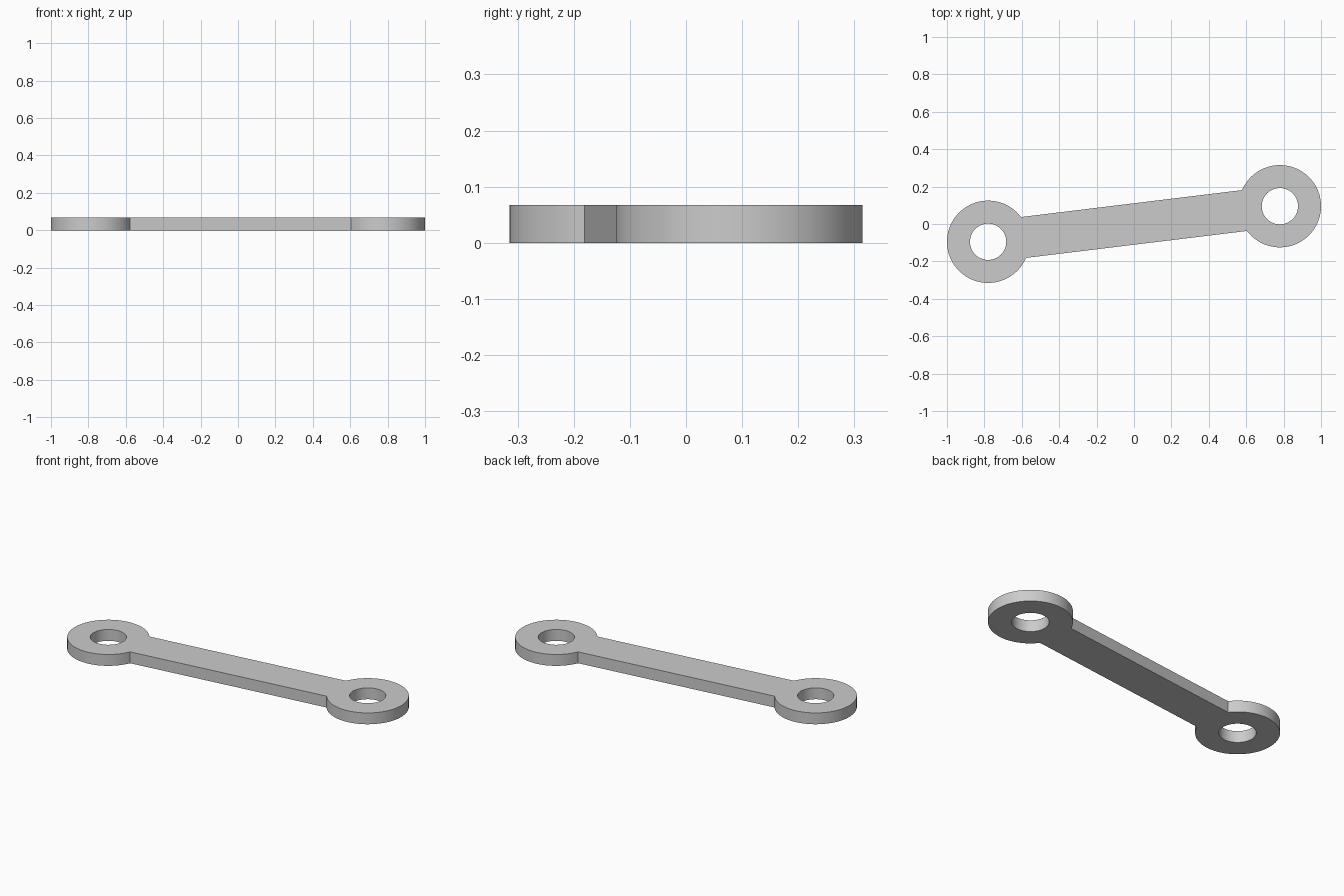
import bpy, bmesh, math
from mathutils import Vector

if "Cube" in bpy.data.objects:
    bpy.data.objects.remove(bpy.data.objects["Cube"])

CENTER = Vector((0.78, 0.095))   # eye centre, mirrored through the origin
R, HOLE, HALF_W, THICK = 0.22, 0.097, 0.11, 0.067
tilt = math.atan2(CENTER.y, CENTER.x)
gap = math.asin(HALF_W / R)      # half angle where the bar meets an eye


def arc(center, radius, start, end, n):
    return [(center.x + radius * math.cos(start + (end - start) * i / n),
             center.y + radius * math.sin(start + (end - start) * i / n))
            for i in range(n + 1)]


def add_loop(bm, points):
    verts = [bm.verts.new((x, y, 0)) for x, y in points]
    return [bm.edges.new((v, verts[(i + 1) % len(verts)])) for i, v in enumerate(verts)]


# outline: two round eyes joined by the bar, plus a hole in each eye
outline, holes = [], []
for center, turn in ((CENTER, tilt + math.pi), (-CENTER, tilt)):
    outline += arc(center, R, turn + gap, turn + 2 * math.pi - gap, 60)
    holes.append(arc(center, HOLE, 0, 2 * math.pi, 48)[:-1])
outline = outline[:61] + outline[61:]

bm = bmesh.new()
edges = []
for points in [outline] + holes:
    edges += add_loop(bm, points)
bmesh.ops.triangle_fill(bm, edges=edges, use_beauty=True, use_dissolve=False, normal=(0, 0, 1))

# thickness
geo = bmesh.ops.extrude_face_region(bm, geom=bm.faces[:], use_keep_orig=True)["geom"]
bmesh.ops.translate(bm, vec=(0, 0, THICK),
                    verts=[g for g in geo if isinstance(g, bmesh.types.BMVert)])
bmesh.ops.recalc_face_normals(bm, faces=bm.faces[:])

mesh = bpy.data.meshes.new("link_arm")
bm.to_mesh(mesh)
bm.free()
link = bpy.data.objects.new("link_arm", mesh)
bpy.context.collection.objects.link(link)

grey = bpy.data.materials.new("light grey")
grey.diffuse_color = (0.6, 0.6, 0.6, 1)
grey.use_nodes = True
grey.node_tree.nodes["Principled BSDF"].inputs["Base Color"].default_value = grey.diffuse_color
mesh.materials.append(grey)

bpy.context.view_layer.objects.active = link
link.select_set(True)
bpy.ops.object.shade_smooth_by_angle(angle=math.radians(30))
